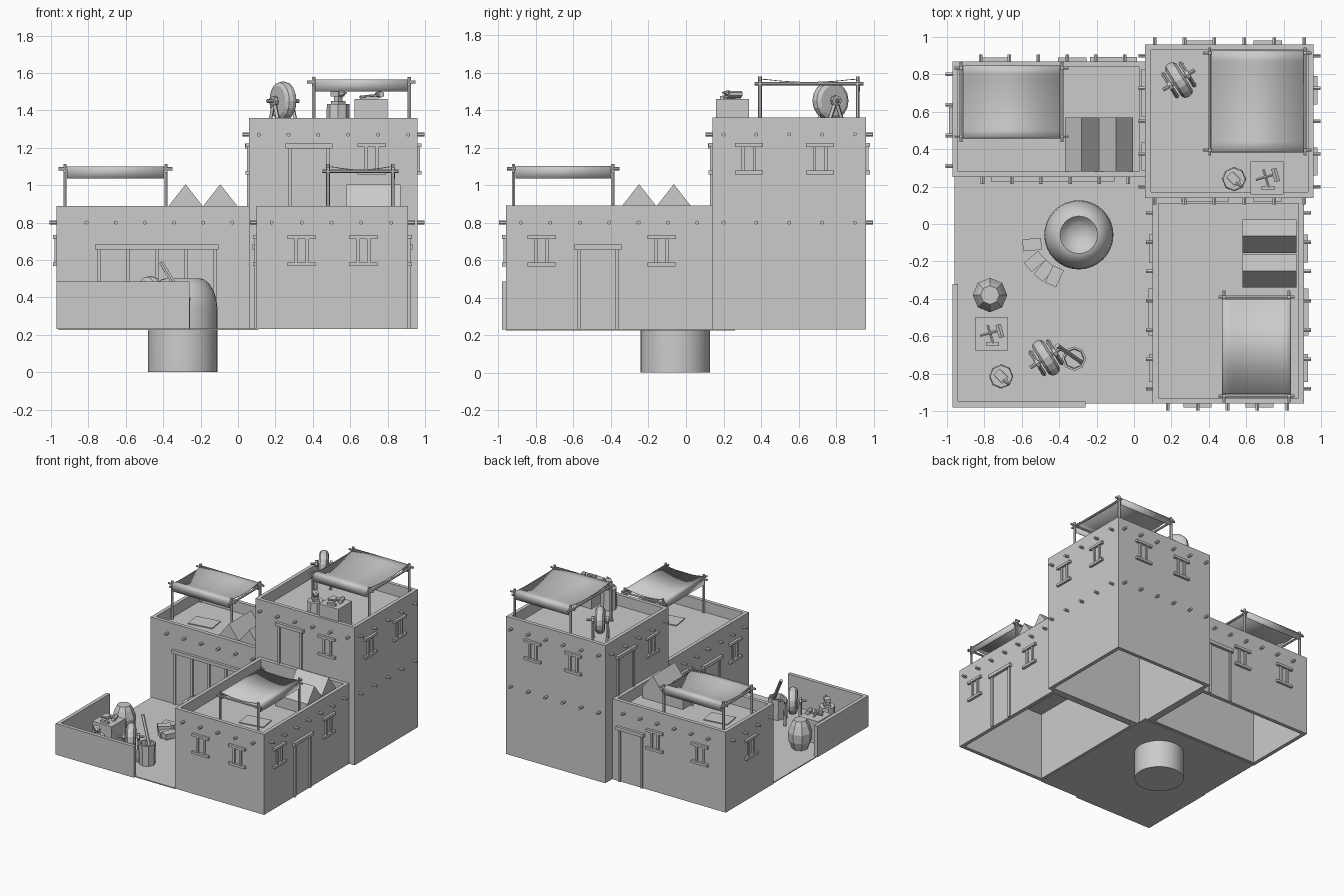
import bpy, bmesh, math
from mathutils import Vector, Matrix

if "Cube" in bpy.data.objects:
    bpy.data.objects.remove(bpy.data.objects["Cube"])

G = 0.23  # ground level


def finish(bm, name, smooth=False):
    bmesh.ops.recalc_face_normals(bm, faces=bm.faces)
    me = bpy.data.meshes.new(name)
    bm.to_mesh(me)
    bm.free()
    ob = bpy.data.objects.new(name, me)
    bpy.context.collection.objects.link(ob)
    if smooth:
        for p in me.polygons:
            p.use_smooth = True
    return ob


def add_box(bm, lo, hi, mat=None):
    lo, hi = Vector(lo), Vector(hi)
    m = Matrix.Translation((lo + hi) / 2) @ Matrix.Diagonal((*(hi - lo), 1))
    bmesh.ops.create_cube(bm, size=1, matrix=(mat @ m) if mat else m)


def add_rod(bm, a, b, r, n=6, r2=None):
    a, b = Vector(a), Vector(b)
    d = b - a
    m = Matrix.Translation((a + b) / 2) @ d.to_track_quat('Z', 'Y').to_matrix().to_4x4()
    bmesh.ops.create_cone(bm, cap_ends=True, segments=n, radius1=r,
                          radius2=r if r2 is None else r2, depth=d.length, matrix=m)


def lathe(name, prof, loc, n, smooth=False, mat=None):
    bm = bmesh.new()
    vs = [bm.verts.new((r, 0, z)) for r, z in prof]
    es = [bm.edges.new(p) for p in zip(vs, vs[1:])]
    bmesh.ops.spin(bm, geom=vs + es, axis=(0, 0, 1), cent=(0, 0, 0), steps=n, angle=2 * math.pi)
    bmesh.ops.remove_doubles(bm, verts=bm.verts, dist=1e-4)
    bm.transform(Matrix.Translation(loc) @ (mat or Matrix()))
    return finish(bm, name, smooth)


def building(name, x0, x1, y0, y1, top, roof, t=0.03):
    # hollow walls with parapet, and a roof deck below the rim
    bm = bmesh.new()
    ring = [(x0, y0), (x1, y0), (x1, y1), (x0, y1)]
    inner = [(x0 + t, y0 + t), (x1 - t, y0 + t), (x1 - t, y1 - t), (x0 + t, y1 - t)]
    rows = [[bm.verts.new((x, y, z)) for x, y in c] for c, z in
            ((ring, G), (ring, top), (inner, top), (inner, G))]
    for i in range(4):
        for k in range(4):
            a, b = rows[k], rows[(k + 1) % 4]
            j = (i + 1) % 4
            bm.faces.new((a[i], a[j], b[j], b[i]))
    finish(bm, name + "_walls")
    bm = bmesh.new()
    add_box(bm, (x0 + t, y0 + t, roof - 0.015), (x1 - t, y1 - t, roof))
    finish(bm, name + "_roof_deck")


def wall_frame(side, plane, u, z):
    # local x along the wall, local y outward, local z up
    ang = {'front': math.pi, 'back': 0, 'left': math.pi / 2, 'right': -math.pi / 2}[side]
    loc = (u, plane, z) if side in ('front', 'back') else (plane, u, z)
    return Matrix.Translation(loc) @ Matrix.Rotation(ang, 4, 'Z')


def window(side, plane, u, z):
    bm, m = bmesh.new(), wall_frame(side, plane, u, z)
    for z0 in (-0.083, 0.063):
        add_box(bm, (-0.075, -0.005, z0), (0.075, 0.02, z0 + 0.02), m)
    for s in (-1, 1):
        add_box(bm, (s * 0.03 - 0.009, -0.005, -0.07), (s * 0.03 + 0.009, 0.012, 0.07), m)
    finish(bm, "window_frame")


def door(side, plane, u, z, h, posts=(-0.1, 0.1), over=0.025):
    bm, m = bmesh.new(), wall_frame(side, plane, u, z)
    for p in posts:
        add_box(bm, (p - 0.009, -0.005, 0), (p + 0.009, 0.012, h), m)
    add_box(bm, (posts[0] - over, -0.005, h - 0.005), (posts[-1] + over, 0.022, h + 0.022), m)
    finish(bm, "door_frame")


def beams(side, plane, z, first, last, n):
    bm = bmesh.new()
    for i in range(n):
        m = wall_frame(side, plane, first + (last - first) * i / (n - 1), z)
        add_rod(bm, m @ Vector((0, -0.02, 0)), m @ Vector((0, 0.037, 0)), 0.011)
    finish(bm, "roof_beam_ends")


def awning(name, cx, cy, lx, ly, roof, top, turn=0):
    # local y is the sagging direction
    M = Matrix.Translation((cx, cy, 0)) @ Matrix.Rotation(turn, 4, 'Z')
    bm = bmesh.new()
    for sx in (-1, 1):
        for sy in (-1, 1):
            add_rod(bm, (sx * lx, sy * ly, roof), (sx * lx, sy * ly, top + 0.008), 0.01)
        add_rod(bm, (sx * lx, -ly - 0.03, top - 0.03), (sx * lx, ly + 0.03, top - 0.03), 0.009)
        add_rod(bm, (-lx - 0.035, sx * ly, top - 0.018), (lx + 0.035, sx * ly, top - 0.018), 0.009)
    bm.transform(M)
    finish(bm, name + "_poles")
    bm = bmesh.new()
    half = [(ly + 0.012, top - 0.07), (ly + 0.012, top - 0.02), (ly + 0.004, top - 0.004)]
    mid = [(-ly + 2 * ly * i / 12, top - 0.02 * (1 - (i / 6 - 1) ** 2)) for i in range(1, 12)]
    prof = [(-y, z) for y, z in half] + mid + half[::-1]
    rows = [[bm.verts.new((x, y, z)) for y, z in prof] for x in (-lx + 0.01, lx - 0.01)]
    for i in range(len(prof) - 1):
        bm.faces.new((rows[0][i], rows[1][i], rows[1][i + 1], rows[0][i + 1]))
    bm.transform(M)
    ob = finish(bm, name + "_cloth", True)
    s = ob.modifiers.new("thickness", 'SOLIDIFY')
    s.thickness = 0.004


def gable(cx, cy, w, length, turn):
    # skylight box with a pitched top
    bm = bmesh.new()
    pts = [(-w, 0.8), (w, 0.8), (w, 0.89), (0, 1.005), (-w, 0.89)]
    f = bm.faces.new([bm.verts.new((x, -length / 2, z)) for x, z in pts])
    r = bmesh.ops.extrude_face_region(bm, geom=[f])
    bmesh.ops.translate(bm, vec=(0, length, 0), verts=[v for v in r['geom'] if isinstance(v, bmesh.types.BMVert)])
    bm.transform(Matrix.Translation((cx, cy, 0)) @ Matrix.Rotation(turn, 4, 'Z'))
    finish(bm, "roof_skylight")


def grindstone(x, y, z):
    # wheel on an axle, carried by two A-shaped stands
    M = Matrix.Translation((x, y, z + 0.18)) @ Matrix.Rotation(math.radians(32), 4, 'Z')
    axis = Matrix.Rotation(math.pi / 2, 4, 'Y')
    prof = [(0, -0.035), (0.08, -0.035), (0.1, -0.022), (0.105, 0), (0.1, 0.022), (0.08, 0.035), (0, 0.035)]
    lathe("grindstone_wheel", prof, (0, 0, 0), 16, mat=M @ axis)
    bm = bmesh.new()
    add_rod(bm, (-0.1, 0, 0), (0.1, 0, 0), 0.01, 8)
    for s in (-1, 1):
        add_rod(bm, (s * 0.045, 0, 0), (s * 0.065, 0, 0), 0.028, 8)
        for t in (-1, 1):
            add_rod(bm, (s * 0.055, 0, 0), (s * 0.055, t * 0.07, -0.18), 0.011, 4)
    bm.transform(M)
    finish(bm, "grindstone_stand")


def anvil(x, y, z):
    bm = bmesh.new()
    add_rod(bm, (0, 0, 0), (0, 0, 0.165), 0.064, 8, 0.06)
    finish(bm, "anvil_stump").location = (x, y, z)
    bm = bmesh.new()
    add_box(bm, (-0.03, -0.025, 0.165), (0.03, 0.025, 0.18))
    add_box(bm, (-0.018, -0.014, 0.18), (0.018, 0.014, 0.205))
    add_box(bm, (-0.035, -0.022, 0.205), (0.025, 0.022, 0.23))
    add_rod(bm, (0.02, 0, 0.218), (0.065, 0, 0.224), 0.02, 6, 0.003)
    bm.transform(Matrix.Translation((x, y, z)) @ Matrix.Rotation(math.radians(-45), 4, 'Z'))
    finish(bm, "anvil")


def workbench(x, y, z):
    bm = bmesh.new()
    add_box(bm, (-0.088, -0.088, 0), (0.088, 0.088, 0.19))
    finish(bm, "bench_block").location = (x, y, z)
    bm = bmesh.new()
    add_rod(bm, (-0.06, -0.01, 0.2), (0.045, 0.02, 0.212), 0.008)
    add_rod(bm, (0.035, 0.05, 0.215), (0.055, -0.02, 0.215), 0.017, 6)
    add_rod(bm, (-0.02, 0.045, 0.2), (0.01, -0.055, 0.2), 0.008)
    add_box(bm, (-0.03, -0.065, 0.19), (0.04, -0.045, 0.205))
    finish(bm, "hand_tools").location = (x, y, z)


# courtyard ground and low yard wall
bm = bmesh.new()
add_box(bm, (-0.96, -0.96, G - 0.004), (0.11, 0.26, G + 0.004))
finish(bm, "courtyard_ground")
bm = bmesh.new()
add_box(bm, (-0.97, -0.98, G), (-0.26, -0.95, 0.485))
add_box(bm, (-0.97, -0.95, G), (-0.94, -0.32, 0.485))
finish(bm, "yard_wall")

# three houses
building("left_house", -0.97, 0.06, 0.25, 0.87, 0.89, 0.8)
building("right_house", 0.1, 0.91, -0.96, 0.14, 0.89, 0.8)
building("tower_house", 0.06, 0.96, 0.14, 0.96, 1.36, 1.27)

# windows and doors
for args in (('front', -0.96, 0.34), ('front', -0.96, 0.67), ('right', 0.91, -0.77), ('right', 0.91, -0.13),
             ('left', 0.1, -0.77), ('left', 0.1, -0.13), ('back', 0.87, -0.33), ('back', 0.87, -0.74),
             ('left', -0.97, 0.55)):
    window(*args, 0.65)
for args in (('front', 0.14, 0.715), ('right', 0.96, 0.335), ('right', 0.96, 0.715),
             ('back', 0.96, 0.345), ('back', 0.96, 0.715), ('left', 0.06, 0.36)):
    window(*args, 1.14)
door('right', 0.91, -0.47, G, 0.43)
door('left', 0.1, -0.47, G, 0.43)
door('back', 0.87, -0.11, G, 0.43)
door('front', 0.14, 0.38, 0.8, 0.4)
door('left', 0.06, 0.70, 0.8, 0.4)
door('front', 0.25, -0.435, G, 0.43, (-0.31, -0.155, 0, 0.155, 0.31), 0.02)

# beam ends
beams('front', 0.25, 0.8, -0.81, -0.03, 6)
beams('back', 0.87, 0.8, -0.82, -0.05, 6)
beams('left', -0.97, 0.8, 0.31, 0.8, 4)
beams('front', -0.96, 0.8, 0.18, 0.82, 5)
beams('left', 0.1, 0.8, -0.88, 0.06, 7)
beams('right', 0.91, 0.8, -0.88, 0.06, 7)
for side, p, a, b in (('front', 0.14, 0.11, 0.91), ('back', 0.96, 0.11, 0.91),
                      ('left', 0.06, 0.2, 0.9), ('right', 0.96, 0.2, 0.9)):
    beams(side, p, 1.27, a, b, 6 if side in ('front', 'back') else 5)
beams('back', 0.96, 0.8, 0.11, 0.91, 6)
beams('right', 0.96, 0.8, 0.2, 0.9, 5)

# awnings, skylights and rugs on the roofs
awning("left_awning", -0.655, 0.652, 0.27, 0.183, 0.8, 1.105)
awning("right_awning", 0.655, -0.655, 0.265, 0.173, 0.8, 1.105, math.pi / 2)
awning("tower_awning", 0.66, 0.655, 0.255, 0.26, 1.27, 1.57)
for d in (0, 0.185):
    gable(-0.28 + d, 0.425, 0.09, 0.29, 0)
    gable(0.725, -0.25 + d, 0.09, 0.29, math.pi / 2)
for x, y in ((-0.69, 0.55), (0.62, -0.66)):
    bm = bmesh.new()
    add_box(bm, (-0.1, -0.07, 0), (0.1, 0.07, 0.008), Matrix.Rotation(0.15, 4, 'Z'))
    finish(bm, "roof_rug").location = (x, y, 0.8)

# clay oven with sunken crown
oven = lathe("clay_oven", [(0, 0), (0.185, 0), (0.185, 0.34), (0.18, 0.39), (0.165, 0.435), (0.14, 0.475),
             (0.115, 0.495), (0.1, 0.5), (0.085, 0.485), (0.06, 0.46), (0, 0.45)], (-0.295, -0.058, 0), 32, True)
bpy.context.view_layer.objects.active = oven
oven.select_set(True)
bpy.ops.object.shade_smooth_by_angle(angle=math.radians(40))

# yard and tower equipment
lathe("water_urn", [(0, 0), (0.06, 0), (0.088, 0.07), (0.092, 0.14), (0.07, 0.2), (0.05, 0.235), (0, 0.235)],
      (-0.77, -0.38, G), 8)
for x, y, z in ((-0.47, -0.715, G), (0.24, 0.77, 1.27)):
    grindstone(x, y, z)
for x, y, z in ((-0.71, -0.815, G), (0.535, 0.24, 1.27)):
    anvil(x, y, z)
for x, y, z in ((-0.762, -0.587, G), (0.712, 0.247, 1.27)):
    workbench(x, y, z)
lathe("quench_bucket", [(0, 0), (0.062, 0), (0.065, 0.17), (0.053, 0.17), (0.05, 0.13), (0, 0.13)], (-0.32, -0.72, G), 8)
bm = bmesh.new()
add_rod(bm, (-0.28, -0.74, 0.37), (-0.41, -0.65, 0.585), 0.013)
finish(bm, "bucket_stick")
for i, (x, y, a) in enumerate(((-0.545, -0.11, 5), (-0.53, -0.2, 40), (-0.48, -0.25, 50), (-0.425, -0.28, 65))):
    bm = bmesh.new()
    add_box(bm, (-0.05, -0.032, 0), (0.05, 0.032, 0.045), Matrix.Rotation(math.radians(a), 4, 'Z'))
    finish(bm, "clay_brick").location = (x, y, G + 0.02 * (i % 2))
